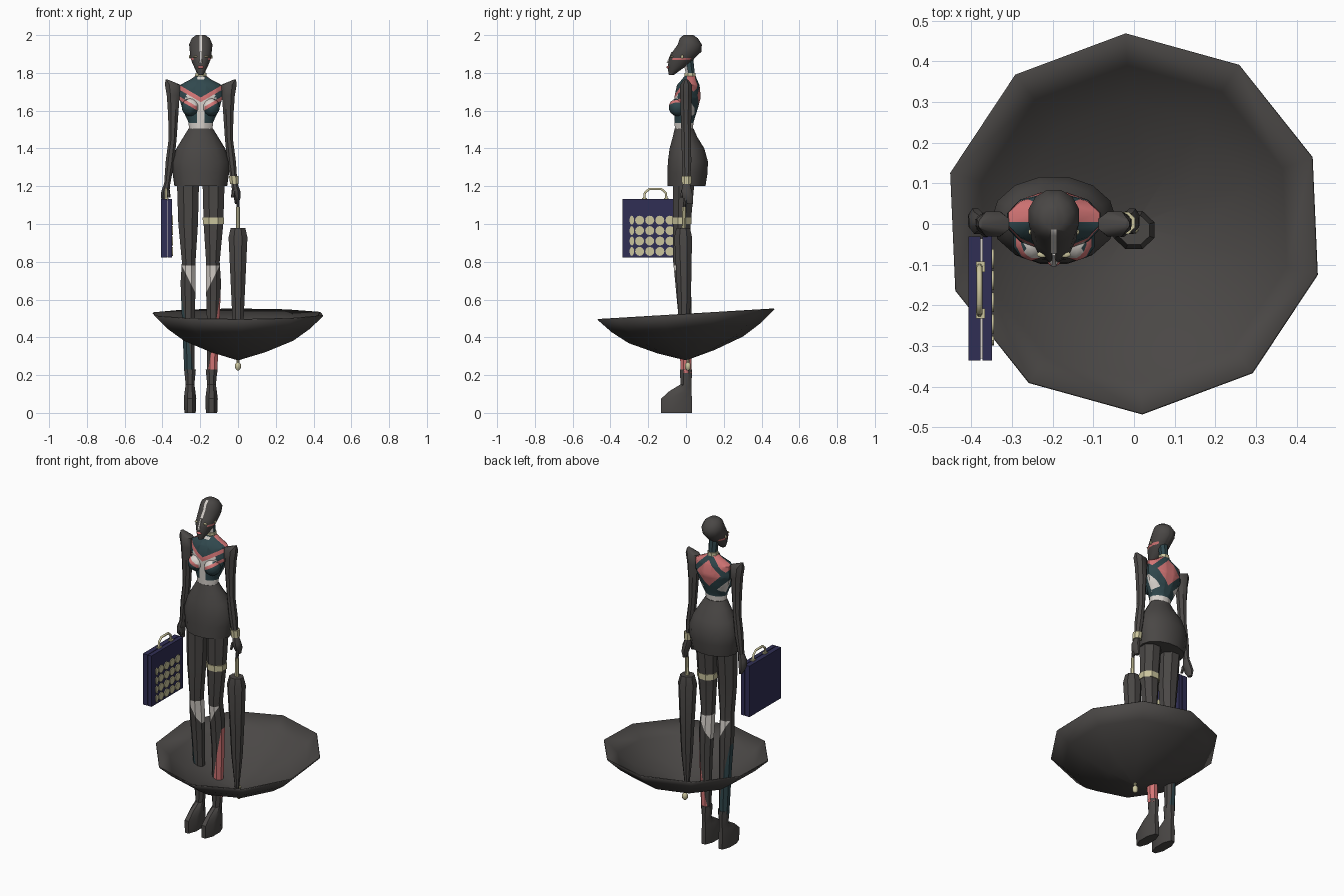
import bpy, bmesh, math
from mathutils import Vector, Matrix

cube = bpy.data.objects.get("Cube")
if cube:
    bpy.data.objects.remove(cube, do_unlink=True)

CX = -0.197  # centre line of the figure


def material(name, rgb):
    m = bpy.data.materials.new(name)
    m.use_nodes = True
    m.diffuse_color = (*rgb, 1)
    m.node_tree.nodes["Principled BSDF"].inputs["Base Color"].default_value = (*rgb, 1)
    return m


MATS = [material("charcoal", (.068, .063, .06)), material("off_white", (.68, .64, .6)),
        material("coral_pink", (.66, .18, .18)), material("dark_teal", (.03, .065, .075)),
        material("navy", (.03, .028, .09)), material("cream_gold", (.6, .56, .34))]
GREY, WHITE, PINK, TEAL, NAVY, CREAM = range(6)


def loft(bm, rings, n=10, phase=0.5, caps=True):
    """Skin elliptical rings (x, y, z, rx, ry) given in order."""
    k = 1 / math.cos(math.pi / n) if phase else 1
    rows = []
    for x, y, z, rx, ry in rings:
        angles = [2 * math.pi * (i + phase) / n - math.pi / 2 for i in range(n)]
        rows.append([bm.verts.new((x + rx * k * math.cos(a), y + ry * k * math.sin(a), z)) for a in angles])
    for a, b in zip(rows, rows[1:]):
        for i in range(n):
            j = (i + 1) % n
            bm.faces.new((a[i], a[j], b[j], b[i]))
    if caps:
        bm.faces.new(rows[0])
        bm.faces.new(rows[-1])


def cut(bm, co, no):
    geom = bm.verts[:] + bm.edges[:] + bm.faces[:]
    bmesh.ops.bisect_plane(bm, geom=geom, dist=1e-5, plane_co=co, plane_no=no)


def finish(name, bm, rule=GREY, angle=40):
    """Turn the mesh into an object; rule is a colour or a function of face centre."""
    bmesh.ops.recalc_face_normals(bm, faces=bm.faces[:])
    me = bpy.data.meshes.new(name)
    for f in bm.faces:
        f.smooth = True
        f.material_index = rule(f.calc_center_median()) if callable(rule) else 0
    bm.to_mesh(me)
    bm.free()
    me.set_sharp_from_angle(angle=math.radians(angle))
    for m in (MATS if callable(rule) else [MATS[rule]]):
        me.materials.append(m)
    ob = bpy.data.objects.new(name, me)
    bpy.context.collection.objects.link(ob)
    return ob


def tube(name, rings, colour=GREY, n=8):
    bm = bmesh.new()
    loft(bm, rings, n)
    return finish(name, bm, colour)


def boxes(name, specs, colour):
    """Boxes given as (centre, size)."""
    bm = bmesh.new()
    for c, s in specs:
        bmesh.ops.create_cube(bm, size=1, matrix=Matrix.Translation(c) @ Matrix.Diagonal((*s, 1)))
    return finish(name, bm, colour)


def ball(bm, c, r, seg=10):
    bmesh.ops.create_uvsphere(bm, u_segments=seg, v_segments=7, radius=1,
                              matrix=Matrix.Translation(c) @ Matrix.Diagonal((*r, 1)))


# Patterned bodice
def bodice_rule(c):
    u, z = abs(c.x - CX), c.z
    if z < 1.535:
        return WHITE
    if c.y < 0.005:
        d = z - 1.645 - .58 * u
        if d > .025:
            return TEAL
        if d > 0:
            return PINK
        if d > -.035:
            return WHITE if u < .07 else TEAL
        if u < .02:
            return WHITE
        return PINK if d > -.055 else TEAL
    p, q = z - 1.67 + u, z - 1.67 - u
    if p < .09 and q > -.07:
        return PINK
    if q < -.07:
        return TEAL if q > -.13 or p < -.04 else WHITE
    return TEAL if p < .13 else PINK


bm = bmesh.new()
loft(bm, [(CX, -.012, 1.49, .06, .047), (CX, -.01, 1.54, .066, .05), (CX, 0, 1.61, .098, .062),
          (CX, .008, 1.67, .115, .07), (CX, .012, 1.735, .112, .06), (CX, .018, 1.765, .055, .04),
          (CX, .022, 1.785, .028, .028)], 12)
for s in (-1, 1):
    ball(bm, (CX + s * .055, -.042, 1.618), (.048, .05, .048))
    for h in (.025, 0, -.035, -.055):
        cut(bm, (CX, 0, 1.645 + h), (s * .58, 0, -1))
    for h in (-.13, -.07, .09, .13):
        cut(bm, (CX, 0, 1.67 + h), (s, 0, -1))
    cut(bm, (CX + s * .02, 0, 0), (1, 0, 0))
cut(bm, (0, 0, 1.535), (0, 0, 1))
cut(bm, (0, .005, 0), (0, 1, 0))
finish("bodice", bm, bodice_rule)

# Skirt
tube("skirt", [(CX, .003, 1.2, .136, .1), (CX, .008, 1.27, .146, .106), (CX, .01, 1.33, .15, .106),
               (CX, .005, 1.4, .126, .092), (CX, -.005, 1.46, .09, .065), (CX, -.01, 1.505, .063, .05)], n=14)

# Neck and choker
bm = bmesh.new()
loft(bm, [(CX, .024, 1.74, .028, .028), (CX, .022, 1.8, .024, .024), (CX, .01, 1.88, .026, .028)], 8)
finish("neck", bm, lambda c: WHITE if c.y < .004 else TEAL)
tube("choker", [(CX, .022, 1.775, .03, .03), (CX, .022, 1.8, .029, .029)], CREAM)
bm = bmesh.new()
pts = [bm.verts.new((CX + x, y, z)) for x, y, z in ((-.022, -.014, 1.78), (.022, -.014, 1.78), (0, -.052, 1.71))]
bm.faces.new(pts)
finish("collar_point", bm, WHITE)


# Head with painted centre stripe and cheek marks
def head_rule(c):
    u = abs(c.x - CX)
    if u < .007 and c.y < .0 and c.z > 1.915:
        return WHITE
    if u > .03 and 1.868 < c.z < 1.88 and -.06 < c.y < .02:
        return PINK
    return GREY


bm = bmesh.new()
loft(bm, [(CX, -.077, 1.79, .013, .014), (CX, -.062, 1.815, .028, .033), (CX, -.036, 1.85, .044, .058),
          (CX, -.02, 1.88, .055, .068), (CX, .005, 1.912, .058, .076), (CX, .02, 1.95, .062, .064),
          (CX, .015, 1.983, .048, .048), (CX, .013, 2, .025, .026)], 12)
for x in (-.007, .007):
    cut(bm, (CX + x, 0, 0), (1, 0, 0))
for z in (1.868, 1.88):
    cut(bm, (0, 0, z), (0, 0, 1))
finish("head", bm, head_rule, 50)
tube("nose", [(CX, -.092, 1.852, .01, .012), (CX, -.083, 1.868, .007, .012), (CX, -.068, 1.91, .005, .01)], WHITE, 6)
bm = bmesh.new()
ball(bm, (CX, -.093, 1.83), (.016, .011, .008))
finish("lips", bm, PINK)
for s, side in ((-1, "right"), (1, "left")):
    bm = bmesh.new()
    ball(bm, (CX + s * .028, -.075, 1.886), (.014, .008, .005))
    ball(bm, (CX + s * .058, -.02, 1.885), (.005, .007, .01))
    finish(side + "_eye_and_earring", bm, CREAM)


# Legs, boots and arms
def leg(s, side, stripe):
    def x(t):
        return CX + s * (.06 + t)

    def rule(c):
        t = s * (c.x - CX) - .06
        if c.z < .78 and c.z > .64 + 2 * (t + .03):
            return WHITE
        if c.z < .6 and t > -.02 + (c.z - .23) * .16:
            return stripe
        return GREY

    bm = bmesh.new()
    loft(bm, [(x(.008), -.01, 1.28, .06, .06), (x(.007), -.022, 1.0, .052, .047), (x(.004), -.025, .8, .036, .043),
              (x(.007), -.015, .69, .04, .042), (x(.006), -.005, .5, .034, .034), (x(0), 0, .21, .027, .028)], 8)
    cut(bm, (0, 0, .78), (0, 0, 1))
    cut(bm, (x(-.03), 0, .64), (2 * s, 0, -1))
    cut(bm, (x(-.02), 0, .23), (s, 0, -.16))
    finish(side + "_leg", bm, rule)
    tube(side + "_boot", [(x(-.003), -.05, 0, .03, .082), (x(-.003), -.05, .075, .033, .082),
                          (x(-.003), -.03, .115, .028, .058), (x(-.003), 0, .15, .023, .03),
                          (x(-.003), 0, .23, .031, .031)])


def arm(s, side):
    def r(u, y, z, a, b):
        return (CX + s * u, y, z, a, b)

    tube(side + "_arm", [r(.181, 0, 1.765, .005, .01), r(.15, 0, 1.738, .04, .031), r(.146, 0, 1.68, .034, .031),
                         r(.146, 0, 1.58, .027, .028), r(.149, .002, 1.45, .021, .025), r(.163, .003, 1.33, .023, .025),
                         r(.178, .003, 1.21, .016, .018)])
    tube(side + "_hand", [r(.178, .003, 1.215, .016, .018), r(.187, .003, 1.175, .022, .027),
                          r(.193, .01, 1.14, .018, .028), r(.19, .022, 1.105, .009, .014)])
    tube(side + "_thumb", [r(.175, -.015, 1.18, .01, .01), r(.168, -.024, 1.14, .007, .008)], n=6)


for s, side, stripe in ((-1, "right", TEAL), (1, "left", PINK)):
    leg(s, side, stripe)
    arm(s, side)

# Cream bands on the left thigh and wrist
tube("thigh_band", [(CX + .067, -.022, 1.0, .056, .051), (CX + .067, -.022, 1.035, .057, .052)], CREAM)
tube("bracelet", [(CX + .178, .003, 1.212, .023, .025), (CX + .174, .003, 1.255, .025, .027)], CREAM)

# Briefcase: two shells, studs, clasps and handle
boxes("case_shells", [((-.392, -.183, .977), (.03, .305, .31)), ((-.361, -.183, .977), (.024, .305, .31))], NAVY)
boxes("case_seam", [((-.375, -.183, .977), (.01, .295, .3))], WHITE)
boxes("case_clasps", [((-.378, y, 1.128), (.022, .025, .02)) for y in (-.105, -.22)], CREAM)
bm = bmesh.new()
for row in range(4):
    for col in range(5):
        half = col == 4
        m = Matrix.Translation((-.348, -.085 - .0535 * col + half * .012, .855 + .055 * row))
        m = m @ Matrix.Diagonal((1, .5 if half else 1, 1, 1)) @ Matrix.Rotation(math.pi / 2, 4, 'Y')
        bmesh.ops.create_cone(bm, cap_ends=True, segments=12, radius1=.024, radius2=.024, depth=.008, matrix=m)
finish("case_studs", bm, CREAM)
curve = bpy.data.curves.new("case_handle", 'CURVE')
curve.dimensions = '3D'
curve.bevel_depth = .007
curve.bevel_resolution = 1
path = curve.splines.new('POLY')
points = [(-.222, 1.13), (-.218, 1.165), (-.195, 1.185), (-.13, 1.185), (-.107, 1.165), (-.103, 1.13)]
path.points.add(len(points) - 1)
for p, (y, z) in zip(path.points, points):
    p.co = (-.38, y, z, 1)
curve.materials.append(MATS[CREAM])
bpy.context.collection.objects.link(bpy.data.objects.new("case_handle", curve))

# Furled umbrella with grip and tip
tube("furled_umbrella", [(0, -.01, .285, .01, .01), (0, -.01, .5, .03, .03), (0, -.01, .65, .037, .037),
                         (0, -.015, .93, .05, .047), (0, -.015, .98, .038, .036)], n=8)
tube("umbrella_grip", [(0, -.012, .97, .011, .011), (0, -.01, 1.09, .01, .01)], CREAM)
tube("umbrella_stick", [(0, -.01, 1.085, .008, .008), (0, 0, 1.16, .01, .01)])
tube("umbrella_tip", [(0, .01, .225, .006, .006), (0, .01, .237, .015, .015), (0, .01, .258, .015, .015),
                      (0, .01, .268, .007, .007), (0, .01, .3, .011, .011)], CREAM)

# Upturned open canopy, tilted up toward the back
bm = bmesh.new()
profile = ((.01, .287), (.15, .33), (.3, .392), (.39, .455), (.465, .525))
loft(bm, [(0, 0, z, r, r) for r, z in profile], 10, phase=0)
bmesh.ops.delete(bm, geom=[f for f in bm.faces if len(f.verts) == 10 and f.calc_center_median().z > .5],
                 context='FACES_ONLY')
bmesh.ops.rotate(bm, verts=bm.verts[:], cent=Vector(), matrix=Matrix.Rotation(math.radians(2.5), 3, 'Z'))
for v in bm.verts:
    v.co.z += .06 * v.co.y
canopy = finish("open_canopy", bm, GREY)
shell = canopy.modifiers.new("thickness", 'SOLIDIFY')
shell.thickness = .006
